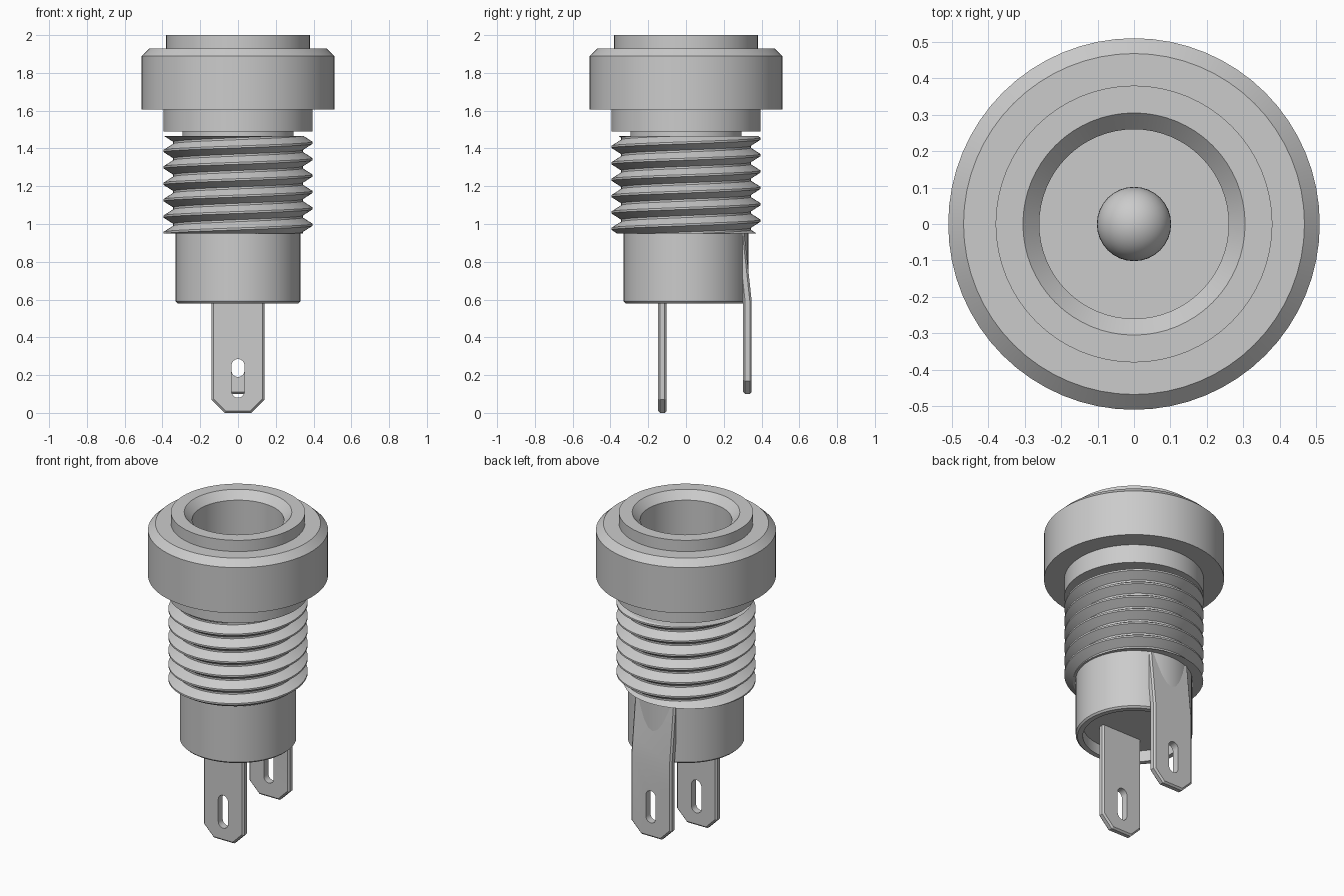
import bpy, bmesh, math
from mathutils import Vector

cube = bpy.data.objects.get("Cube")
if cube:
    bpy.data.objects.remove(cube, do_unlink=True)

grey = bpy.data.materials.new("plain_grey")
grey.use_nodes = True
COLOUR = (0.6, 0.6, 0.6, 1)
grey.diffuse_color = COLOUR
grey.node_tree.nodes["Principled BSDF"].inputs["Base Color"].default_value = COLOUR


def finish(name, bm, smooth=True):
    """Turn a bmesh into a named, coloured object."""
    bmesh.ops.remove_doubles(bm, verts=bm.verts, dist=1e-5)
    bmesh.ops.dissolve_degenerate(bm, dist=1e-5, edges=bm.edges)
    bmesh.ops.recalc_face_normals(bm, faces=bm.faces)
    mesh = bpy.data.meshes.new(name)
    bm.to_mesh(mesh)
    bm.free()
    mesh.materials.append(grey)
    obj = bpy.data.objects.new(name, mesh)
    bpy.context.collection.objects.link(obj)
    bpy.ops.object.select_all(action="DESELECT")
    obj.select_set(True)
    bpy.context.view_layer.objects.active = obj
    if smooth:
        bpy.ops.object.shade_smooth_by_angle(angle=math.radians(30))
    return obj


def lathe(name, profile, closed=False, steps=64):
    """Revolve an (r, z) profile around the z axis."""
    bm = bmesh.new()
    verts = [bm.verts.new((r, 0, z)) for r, z in profile]
    pairs = list(zip(verts, verts[1:]))
    if closed:
        pairs.append((verts[-1], verts[0]))
    edges = [bm.edges.new(p) for p in pairs]
    bmesh.ops.spin(bm, geom=verts + edges, cent=(0, 0, 0), axis=(0, 0, 1),
                   angle=math.tau, steps=steps, use_merge=False)
    return finish(name, bm)


def prism(name, outline, axis, low, high, smooth=False):
    """Extrude a 2D outline along x (outline is y, z) or y (outline is x, z)."""
    bm = bmesh.new()
    if axis == "x":
        verts = [bm.verts.new((low, a, b)) for a, b in outline]
        shift = Vector((high - low, 0, 0))
    else:
        verts = [bm.verts.new((a, low, b)) for a, b in outline]
        shift = Vector((0, high - low, 0))
    face = bm.faces.new(verts)
    made = bmesh.ops.extrude_face_region(bm, geom=[face])["geom"]
    bmesh.ops.translate(bm, vec=shift, verts=[v for v in made if isinstance(v, bmesh.types.BMVert)])
    return finish(name, bm, smooth)


def boolean(obj, cutter, operation):
    """Apply a boolean and discard the cutter."""
    cutter.hide_render = True
    bpy.context.view_layer.objects.active = obj
    mod = obj.modifiers.new("cut", "BOOLEAN")
    mod.operation, mod.solver, mod.object = operation, "EXACT", cutter
    bpy.ops.object.modifier_apply(modifier=mod.name)
    bpy.data.objects.remove(cutter, do_unlink=True)


# Lower housing with a shallow recess underneath
lathe("lower_housing", [(0, 0.65), (0.29, 0.65), (0.29, 0.58), (0.32, 0.58),
                        (0.33, 0.59), (0.33, 0.96), (0, 0.96)])

# Collar: flange, neck and the socket bore, down to the bore floor
lathe("collar_and_socket", [(0, 0.97), (0.295, 0.97), (0.295, 1.49), (0.395, 1.49),
                            (0.395, 1.605), (0.51, 1.605), (0.51, 1.89), (0.468, 1.93),
                            (0.38, 1.93), (0.38, 2.0), (0.305, 2.0), (0.26, 1.953),
                            (0.26, 1.0), (0, 1.0)])

# Centre pin with a rounded tip
PIN_R, PIN_TOP = 0.102, 1.7
dome = [(PIN_R * math.cos(a), PIN_TOP - PIN_R + PIN_R * math.sin(a))
        for a in (i * math.pi / 20 for i in range(11))]
lathe("centre_pin", [(0, 0.99), (PIN_R, 0.99)] + dome, steps=32)

# Threaded sleeve: a helical V thread trimmed flat at both ends
LOW, HIGH, PITCH, CREST_Z = 0.95, 1.465, 0.0868, 1.43
CREST_R, ROOT_R, FLAT, STEPS = 0.395, 0.343, 0.06, 64


def thread_radius(z, turn):
    t = ((z - CREST_Z) / PITCH - turn) % 1.0
    d = min(t, 1 - t)
    f = min(max((d - FLAT) / (0.5 - 2 * FLAT), 0), 1)
    return CREST_R + (ROOT_R - CREST_R) * f


bm = bmesh.new()
columns = []
for s in range(STEPS + 1):
    turn = s / STEPS
    direction = Vector((math.cos(turn * math.tau), math.sin(turn * math.tau), 0))
    heights = [LOW]
    for k in range(-8, 2):
        for part in (-FLAT, FLAT, 0.5 - FLAT, 0.5 + FLAT):
            heights.append(min(max(CREST_Z + PITCH * (k + turn + part), LOW), HIGH))
    heights.append(HIGH)
    ring = [(0.29, LOW)] + [(thread_radius(z, turn), z) for z in heights] + [(0.29, HIGH)]
    columns.append([bm.verts.new(direction * r + Vector((0, 0, z))) for r, z in ring])
for a, b in zip(columns, columns[1:]):
    for i in range(len(a) - 1):
        bm.faces.new((a[i], b[i], b[i + 1], a[i + 1]))
finish("threaded_sleeve", bm)

# Solder tabs: a side section trimmed to a chamfered end, with a slotted eye
HALF_W, CUT = 0.14, 0.07


def solder_tab(name, section, bottom, top, slot_low, slot_high):
    tab = prism(name, section, "x", -HALF_W, HALF_W)
    shape = [(-HALF_W + CUT, bottom), (HALF_W - CUT, bottom), (HALF_W, bottom + CUT),
             (HALF_W, top), (-HALF_W, top), (-HALF_W, bottom + CUT)]
    boolean(tab, prism("tab_outline", shape, "y", -1, 1), "INTERSECT")
    bevel = tab.modifiers.new("chamfer", "BEVEL")
    bevel.width, bevel.segments = 0.01, 1
    bevel.limit_method, bevel.angle_limit = "ANGLE", math.radians(60)
    bpy.context.view_layer.objects.active = tab
    bpy.ops.object.modifier_apply(modifier=bevel.name)
    r = 0.034
    slot = []
    for centre, start in ((slot_high - r, 0), (slot_low + r, math.pi)):
        for i in range(13):
            a = start + i * math.pi / 12
            slot.append((r * math.cos(a), centre + r * math.sin(a)))
    boolean(tab, prism("slot_cutter", slot, "y", -1, 1), "DIFFERENCE")
    tab.select_set(True)
    bpy.ops.object.shade_smooth_by_angle(angle=math.radians(20))


solder_tab("front_tab", [(-0.147, 0), (-0.103, 0), (-0.103, 0.66), (-0.147, 0.66)],
           0, 0.66, 0.08, 0.285)
solder_tab("rear_tab", [(0.303, 0.1), (0.348, 0.1), (0.348, 0.59), (0.308, 0.96),
                        (0.263, 0.96), (0.303, 0.59)], 0.1, 0.96, 0.19, 0.39)
